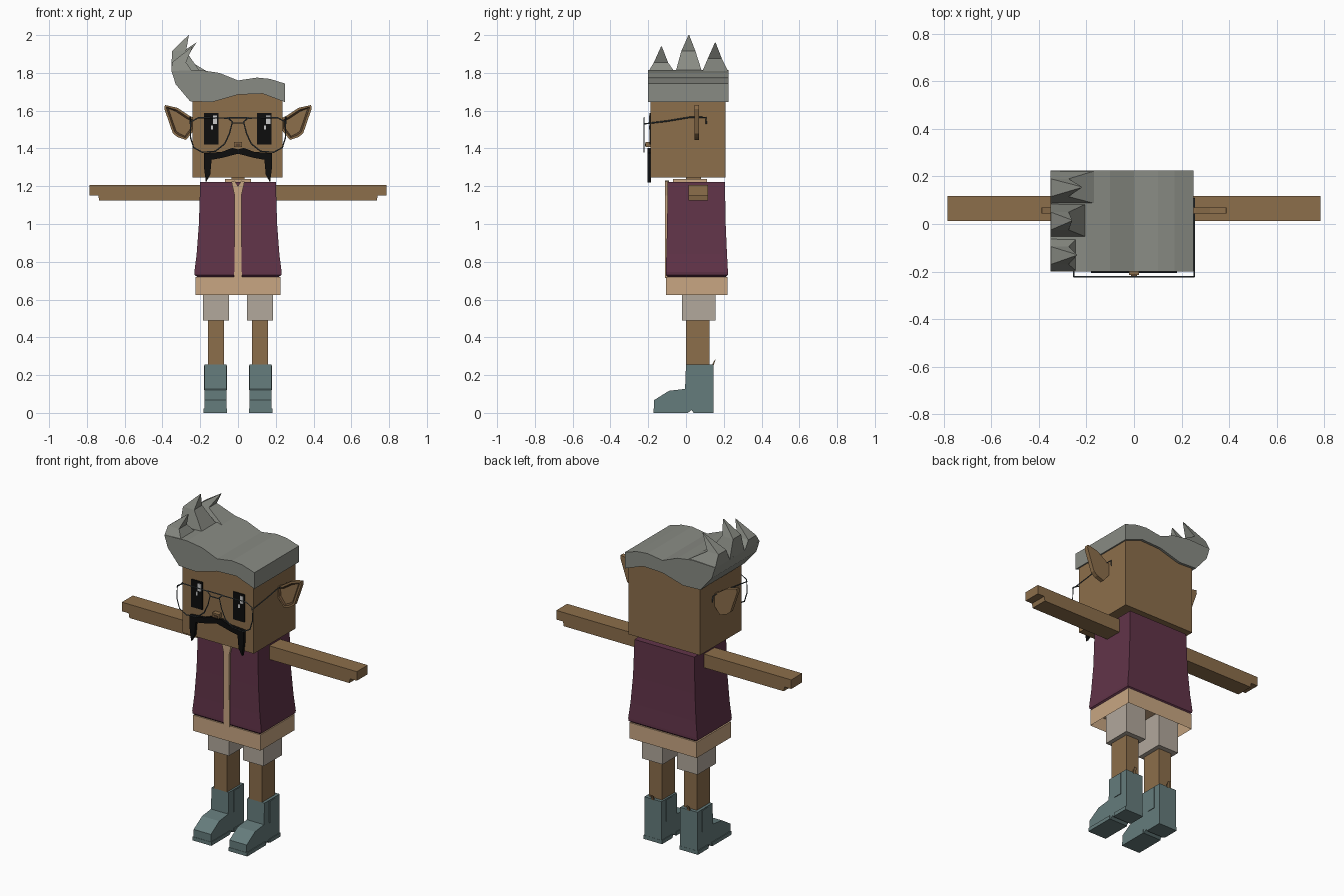
import bpy, bmesh
from mathutils import Vector

if "Cube" in bpy.data.objects:
    bpy.data.objects.remove(bpy.data.objects["Cube"])


def material(name, r, g, b):
    m = bpy.data.materials.new(name)
    m.use_nodes = True
    m.diffuse_color = (r, g, b, 1)
    m.node_tree.nodes["Principled BSDF"].inputs["Base Color"].default_value = (r, g, b, 1)
    return m


SKIN = material("skin brown", .262, .156, .07)
DARK = material("ear shadow brown", .11, .06, .028)
PLUM = material("vest plum", .12, .034, .066)
TAN = material("shirt tan", .577, .381, .223)
PALE = material("shorts pale grey", .445, .392, .332)
TEAL = material("boot teal", .13, .2, .2)
GREY = material("hair grey", .25, .26, .23)
BLACK = material("black", .004, .004, .004)
WIRE = material("wire steel", .07, .09, .1)
WHITE = material("eye glint", .6, .6, .6)


def finish(name, bm, *mats):
    bmesh.ops.recalc_face_normals(bm, faces=bm.faces)
    mesh = bpy.data.meshes.new(name)
    bm.to_mesh(mesh)
    bm.free()
    for m in mats:
        mesh.materials.append(m)
    ob = bpy.data.objects.new(name, mesh)
    bpy.context.collection.objects.link(ob)
    return ob


def loft(bm, rings):
    """Skin equal-length rings of points and cap both ends."""
    loops = [[bm.verts.new(p) for p in ring] for ring in rings]
    n = len(loops[0])
    for a, b in zip(loops, loops[1:]):
        for i in range(n):
            j = (i + 1) % n
            bm.faces.new((a[i], a[j], b[j], b[i]))
    return bm.faces.new(loops[0]), bm.faces.new(loops[-1])


def rect(x0, x1, y0, y1, z):
    return [(x0, y0, z), (x1, y0, z), (x1, y1, z), (x0, y1, z)]


def box(name, x, y, z, mat):
    bm = bmesh.new()
    loft(bm, [rect(*x, *y, h) for h in z])
    return finish(name, bm, mat)


def prism_y(name, pts, y0, y1, mat):
    """Front profile (x, z) extruded along y."""
    bm = bmesh.new()
    loft(bm, [[(x, y, z) for x, z in pts] for y in (y0, y1)])
    return finish(name, bm, mat)


def prism_x(name, pts, x0, x1, mat):
    """Side profile (y, z) extruded along x."""
    bm = bmesh.new()
    loft(bm, [[(x, y, z) for y, z in pts] for x in (x0, x1)])
    return finish(name, bm, mat)


def wire(name, pts, closed=False):
    cu = bpy.data.curves.new(name, "CURVE")
    cu.dimensions = "3D"
    cu.bevel_depth = .0035
    cu.bevel_resolution = 0
    sp = cu.splines.new("POLY")
    sp.points.add(len(pts) - 1)
    for p, co in zip(sp.points, pts):
        p.co = (*co, 1)
    sp.use_cyclic_u = closed
    cu.materials.append(WIRE)
    ob = bpy.data.objects.new(name, cu)
    bpy.context.collection.objects.link(ob)


# Head, nose and neck
box("head", (-.24, .236), (-.187, .21), (1.245, 1.7), SKIN)
box("nose", (-.022, .022), (-.215, -.18), (1.408, 1.435), SKIN)
box("nose_shadow", (-.012, .012), (-.218, -.21), (1.413, 1.425), DARK)
box("neck", (-.035, .035), (0, .08), (1.2, 1.26), SKIN)
box("collar", (-.07, .07), (-.07, .11), (1.2, 1.237), TAN)

# Swept hair block, arched over the forehead
hair = [(.25, 1.645), (.13, 1.69), (0, 1.685), (-.14, 1.645), (-.254, 1.65),
        (-.33, 1.74), (-.352, 1.81), (-.2, 1.815), (-.1, 1.8), (0, 1.76),
        (.1, 1.775), (.17, 1.768), (.25, 1.743)]
prism_y("hair", hair, -.2, .225, GREY)

# Three hair spikes leaning inward
for label, y, tip_x, tip_z, inner in (("front", -.13, -.24, 1.94, -.24),
                                      ("middle", .015, -.26, 2.0, -.2),
                                      ("back", .155, -.22, 1.96, -.16)):
    bm = bmesh.new()
    base = rect(-.352, inner, y - .07, y + .07, 1.805)
    mid = rect(-.35, -.275, y - .04, y + .035, tip_z - .085)
    loft(bm, [base, mid, rect(tip_x - .002, tip_x, y - .002, y + .002, tip_z)])
    finish("hair_spike_" + label, bm, GREY)

# Ears with a sunken ring
ear = [(.23, 1.56), (.26, 1.575), (.32, 1.615), (.387, 1.63), (.39, 1.61),
       (.345, 1.48), (.32, 1.46), (.275, 1.445), (.23, 1.5)]
for side, s in (("left", 1), ("right", -1)):
    bm = bmesh.new()
    front, _ = loft(bm, [[(s * x, y, z) for x, z in ear] for y in (.045, .07)])
    bmesh.ops.recalc_face_normals(bm, faces=bm.faces)
    bmesh.ops.inset_region(bm, faces=[front], thickness=.012)
    ring = bmesh.ops.inset_region(bm, faces=[front], thickness=.009, depth=-.008)
    for f in ring["faces"]:
        f.material_index = 1
    finish(side + "_ear", bm, SKIN, DARK)

# Eyes with glints
for side, x in (("right", -.18), ("left", .101)):
    box(side + "_eye", (x, x + .076), (-.193, -.186), (1.42, 1.587), BLACK)
    box(side + "_glint", (x + .048, x + .07), (-.196, -.192), (1.53, 1.575), WHITE)
    box(side + "_small_glint", (x + .036, x + .048), (-.196, -.192), (1.5, 1.522), WHITE)

# Drooping moustache
half = [(0, 1.395), (.03, 1.403), (.085, 1.382), (.18, 1.375), (.18, 1.3), (.17, 1.22),
        (.147, 1.26), (.14, 1.34), (.085, 1.35), (0, 1.372)]
prism_y("moustache", half + [(-x, z) for x, z in half[-2:0:-1]], -.205, -.186, BLACK)

# Wire glasses
lens = [(.03, 1.54), (.05, 1.56), (.21, 1.563), (.25, 1.54), (.252, 1.46), (.235, 1.405),
        (.19, 1.38), (.12, 1.385), (.07, 1.425), (.045, 1.48)]
for side, s in (("left", 1), ("right", -1)):
    wire(side + "_lens_rim", [(s * x, -.222, z) for x, z in lens], True)
    wire(side + "_temple", [(s * .253, -.222, 1.53), (s * .253, -.1, 1.545),
                            (s * .253, .02, 1.565), (s * .253, .105, 1.565),
                            (s * .253, .108, 1.53)])
for label, z, w in (("upper", 1.562, .055), ("lower", 1.535, .032)):
    wire(label + "_bridge", [(-w, -.222, z), (w, -.222, z)])

# Vest, flared towards the hem
bm = bmesh.new()
loft(bm, [rect(-x, x, y0, y1, z) for z, x, y0, y1 in (
    (1.222, .2, -.097, .206), (1.0, .207, -.1, .21), (.84, .219, -.104, .217),
    (.745, .231, -.107, .222), (.73, .229, -.107, .222), (.718, .214, -.095, .21))])
finish("vest", bm, PLUM)

# Shirt strip in the vest opening, opening into a small collar
strip = [(.02, .715), (.018, 1.15), (.035, 1.225), (.018, 1.23), (0, 1.2)]
prism_y("shirt_strip", strip + [(-x, z) for x, z in strip[-2::-1]], -.111, -.09, TAN)

# Shirt hem, hollow from below
bm = bmesh.new()
bottom, _ = loft(bm, [rect(-.226, .224, -.105, .221, z) for z in (.625, .72)])
bmesh.ops.recalc_face_normals(bm, faces=bm.faces)
bmesh.ops.inset_region(bm, faces=[bottom], thickness=.02)
bmesh.ops.translate(bm, verts=bottom.verts, vec=Vector((0, 0, .07)))
finish("shirt_hem", bm, TAN)

# Limbs
boot = [(-.17, 0), (.01, 0), (.03, .015), (.04, 0), (.145, 0), (.145, .255),
        (0, .255), (-.005, .127), (-.09, .117), (-.17, .067)]
arm = [(.19, 1.125), (.735, 1.125), (.74, 1.152), (.785, 1.152), (.785, 1.207), (.19, 1.207)]
for side, s in (("left", 1), ("right", -1)):
    prism_y(side + "_arm", [(s * x, z) for x, z in arm], .013, .117, SKIN)
    box(side + "_shorts_leg", (s * .047, s * .185), (-.02, .155), (.488, .7), PALE)
    box(side + "_leg", (s * .073, s * .16), (0, .125), (.2, .5), SKIN)
    prism_x(side + "_boot", boot, s * .062, s * .177, TEAL)
    # Boot side panels, sole lip and pull tab
    for label, x in (("outer", .175), ("inner", .059)):
        box(f"{side}_boot_{label}_panel", (s * x, s * (x + .006)), (.045, .1), (.12, .25), TEAL)
    box(side + "_boot_heel", (s * .058, s * .182), (.045, .146), (0, .022), TEAL)
    box(side + "_boot_toe_sole", (s * .058, s * .182), (-.172, .008), (0, .022), TEAL)
    prism_x(side + "_pull_tab", [(.138, .25), (.146, .25), (.157, .285), (.145, .27)],
            s * .112, s * .128, SKIN)
